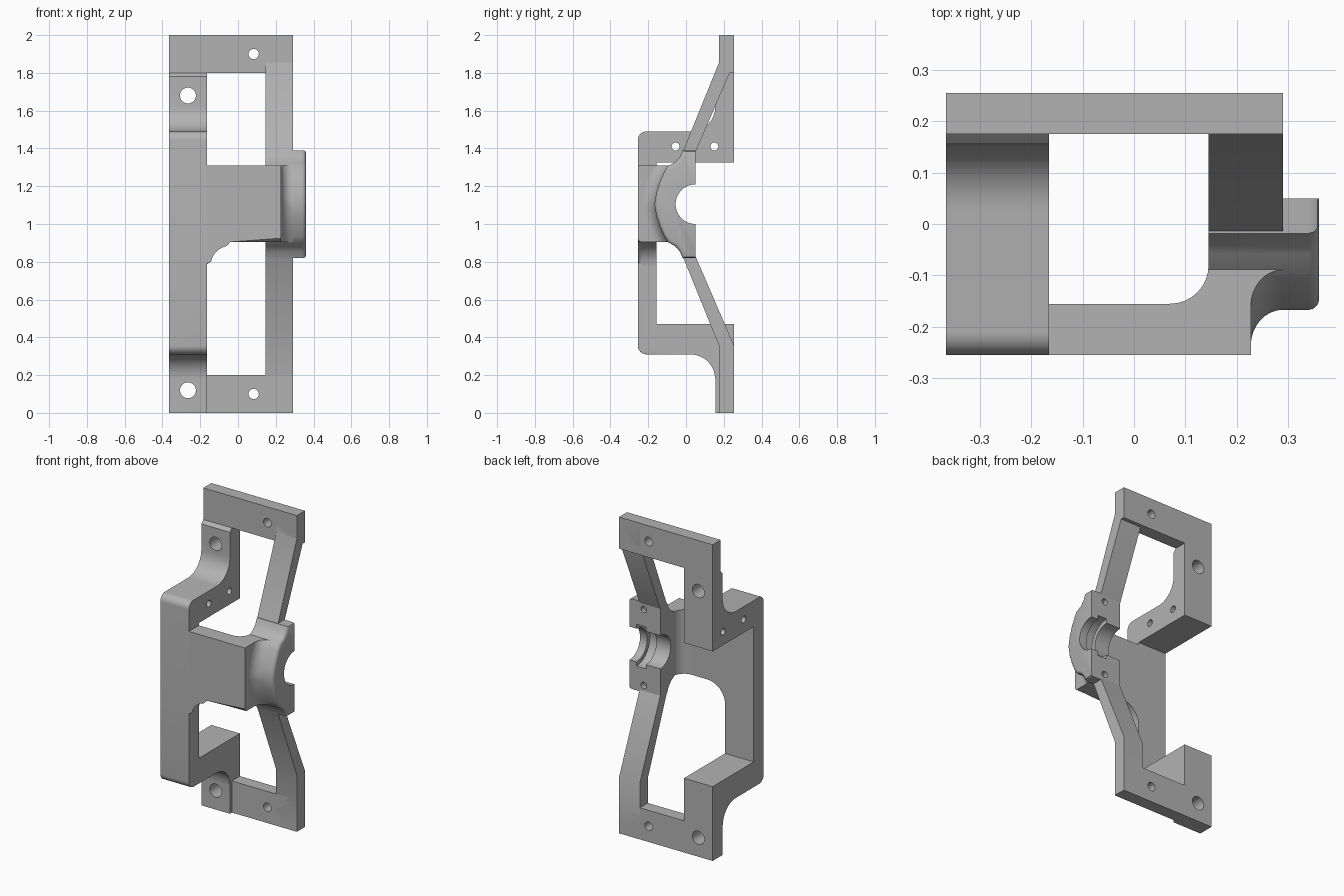
import bpy, bmesh
from math import sin, cos, pi, radians, sqrt
from mathutils import Vector, Matrix

if "Cube" in bpy.data.objects:
    bpy.data.objects.remove(bpy.data.objects["Cube"])

grey = bpy.data.materials.new("plain_grey")
grey.use_nodes = True
grey.diffuse_color = (0.45, 0.45, 0.45, 1)
grey.node_tree.nodes["Principled BSDF"].inputs["Base Color"].default_value = (0.45, 0.45, 0.45, 1)


def arc(cx, cy, r, a0, a1, n=8):
    """Points on an arc, angles in degrees."""
    steps = [radians(a0 + (a1 - a0) * i / n) for i in range(n + 1)]
    return [(cx + r * cos(a), cy + r * sin(a)) for a in steps]


def make(name, bm):
    bmesh.ops.recalc_face_normals(bm, faces=bm.faces)
    mesh = bpy.data.meshes.new(name)
    bm.to_mesh(mesh)
    bm.free()
    mesh.materials.append(grey)
    ob = bpy.data.objects.new(name, mesh)
    bpy.context.collection.objects.link(ob)
    return ob


def loft(name, rings, edge_rule=None, width=0.02):
    """Skin equal rings of points, cap both ends, round the edges the rule picks."""
    bm = bmesh.new()
    loops = [[bm.verts.new(p) for p in ring] for ring in rings]
    n = len(loops[0])
    for a, b in zip(loops, loops[1:]):
        for i in range(n):
            bm.faces.new((a[i], a[(i + 1) % n], b[(i + 1) % n], b[i]))
    bm.faces.new(loops[0])
    bm.faces.new(loops[-1])
    if edge_rule:
        picked = [e for e in bm.edges if edge_rule(e.verts[0].co, e.verts[1].co)]
        bmesh.ops.bevel(bm, geom=picked, offset=width, segments=3, profile=0.5,
                        affect='EDGES', clamp_overlap=True)
    return make(name, bm)


def extrude(name, pts, axis, lo, hi, edge_rule=None):
    """Extrude a 2D outline along axis 0, 1 or 2."""
    def place(p, t):
        v = list(p)
        v.insert(axis, t)
        return v
    return loft(name, [[place(p, t) for p in pts] for t in (lo, hi)], edge_rule)


def drill(ob, axis, centre, r, depth):
    """Cut a round hole along an axis through the given centre."""
    bm = bmesh.new()
    bmesh.ops.create_cone(bm, cap_ends=True, segments=40, radius1=r, radius2=r, depth=depth)
    direction = Vector([1 if i == axis else 0 for i in range(3)])
    turn = Vector((0, 0, 1)).rotation_difference(direction).to_matrix().to_4x4()
    bm.transform(Matrix.Translation(centre) @ turn)
    cutter = make("hole_cutter", bm)
    cutter.hide_render = True
    mod = ob.modifiers.new("hole", 'BOOLEAN')
    mod.operation = 'DIFFERENCE'
    mod.solver = 'EXACT'
    mod.object = cutter
    dg = bpy.context.evaluated_depsgraph_get()
    mesh = bpy.data.meshes.new_from_object(ob.evaluated_get(dg))
    ob.modifiers.clear()
    ob.data = mesh
    bpy.data.objects.remove(cutter)


L, S, B, F = -0.365, -0.165, 0.255, -0.255   # left side, strip edge, back, front
MID = 1.105                                  # height of the bore axis
parts = []

# Bent side strip: foot, shelf, front wall, shelf, upper tab
outline = [(0.155, 0)]
outline += arc(0.025, 0.18, 0.13, 0, 90)
outline += arc(-0.21, 0.355, 0.045, 270, 180)
outline += [(F, 0.78)]
outline += arc(-0.21, 1.445, 0.045, 180, 90)
outline += arc(0.025, 1.62, 0.13, 270, 360)
outline += [(0.155, 1.78), (0.175, 1.8), (0.175, 2), (B, 2), (B, 1.325), (-0.155, 1.325),
            (-0.155, 0.47), (B, 0.47), (B, 0)]


def strip_edge(a, b):
    on_side = abs(a.x - S) < 1e-4 and abs(b.x - S) < 1e-4
    outer = all(v.z < 0.781 and (v.y < 0.156 and v.z < 0.32 or v.y < -0.2) for v in (a, b))
    return on_side and outer


strip = extrude("side_strip", outline, 0, L, S, strip_edge)
for z in (0.12, 1.68):
    drill(strip, 1, (-0.265, 0.2, z), 0.042, 0.5)
for z in (0.39, 1.41):
    for y in (-0.055, 0.15):
        drill(strip, 0, (-0.265, y, z), 0.021, 0.5)
parts.append(strip)

# Front web joining the strip to the hub
web_outline = [(-0.2, 0.78)] + arc(S + 0.125, 0.78, 0.125, 180, 90)
web_outline = [(x, min(z, 0.905)) for x, z in web_outline]
web_outline += [(0.227, 0.905), (0.227, 1.31), (-0.2, 1.31)]


def web_edge(a, b):
    front = a.y < -0.25 and b.y < -0.25
    return front and all(v.x > S - 0.001 and v.z < 0.91 for v in (a, b))


parts.append(extrude("front_web", web_outline, 1, F, -0.155, web_edge))

# Solid corner between web and hub, with its inner round
corner = arc(0.07, -0.08, 0.075, 270, 360) + [(0.227, -0.085), (0.227, -0.2), (0.07, -0.2)]
parts.append(extrude("web_corner", corner, 2, 0.905, 1.31))

# Top and bottom bars, each with a small hole
for name, z0, z1, hole in (("top_bar", 1.8, 2, 1.9), ("bottom_bar", 0, 0.2, 0.1)):
    bar = extrude(name, [(0.175, z0), (B, z0), (B, z1), (0.175, z1)], 0, S - 0.01, 0.29)
    drill(bar, 1, (0.083, 0.2, hole), 0.027, 0.5)
    parts.append(bar)

# Slanted struts from the bars to the hub, mirrored about the bore
for name, flip, end in (("upper_strut", 1, 2), ("lower_strut", -1, 0)):
    strut = [(0.175, end), (0.175, MID + flip * 0.75), (-0.018, MID + flip * 0.275),
             (0.05, MID + flip * 0.275), (B, MID + flip * 0.75), (B, end)]
    parts.append(extrude(name, strut, 0, 0.145, 0.29))

# Half hub: eared outline lofted along x with a rounded outer rim
half = [(-0.018, 0.285), (-0.033, 0.25), (-0.058, 0.222), (-0.098, 0.2), (-0.115, 0.17),
        (-0.138, 0.12), (-0.157, 0.06), (-0.167, 0)]
curve = [(y, MID - h) for y, h in half] + [(y, MID + h) for y, h in half[-2::-1]]


def hub_ring(x, inset):
    squeeze = 1 - inset / 0.57
    ring = [(x, y + inset, MID + (z - MID) * squeeze) for y, z in curve]
    h = 0.285 * squeeze
    return ring + [(x, 0.05, MID + h), (x, 0.05, MID - h)]


stations = [(0.145, 0), (0.34, 0), (0.35, 0.003), (0.357, 0.01), (0.36, 0.02)]
hub = loft("half_hub", [hub_ring(x, d) for x, d in stations])
drill(hub, 0, (0.25, 0.05, MID), 0.105, 0.6)
drill(hub, 0, (0.278, 0.05, MID), 0.132, 0.065)
for h in (-0.24, 0.24):
    drill(hub, 1, (0.26, 0.05, MID + h), 0.02, 0.06)
parts.append(hub)

# Concave flare blending the hub into the web
heights = [0.905 + 0.405 * i / 16 for i in range(17)]


def hub_front(z):
    for (y0, z0), (y1, z1) in zip(curve, curve[1:]):
        if z0 <= z <= z1:
            return y0 + (y1 - y0) * (z - z0) / (z1 - z0)
    return -0.09


def flare_ring(x):
    t = min(1, (0.29 - x) / 0.063)
    d = 0.07 * (1 - sqrt(1 - t * t))
    ring = [(x, max(-0.25, hub_front(z) - d), z) for z in heights]
    return ring + [(x, -0.085, heights[-1]), (x, -0.085, heights[0])]


xs = [0.29 - 0.063 * sin(pi / 2 * i / 8) for i in range(9)]
parts.append(loft("hub_flare", [flare_ring(x) for x in xs]))

# Smooth the rounds, keep the machined edges sharp
for ob in bpy.context.view_layer.objects:
    ob.select_set(ob in parts)
bpy.context.view_layer.objects.active = parts[0]
bpy.ops.object.shade_smooth_by_angle(angle=radians(32))
